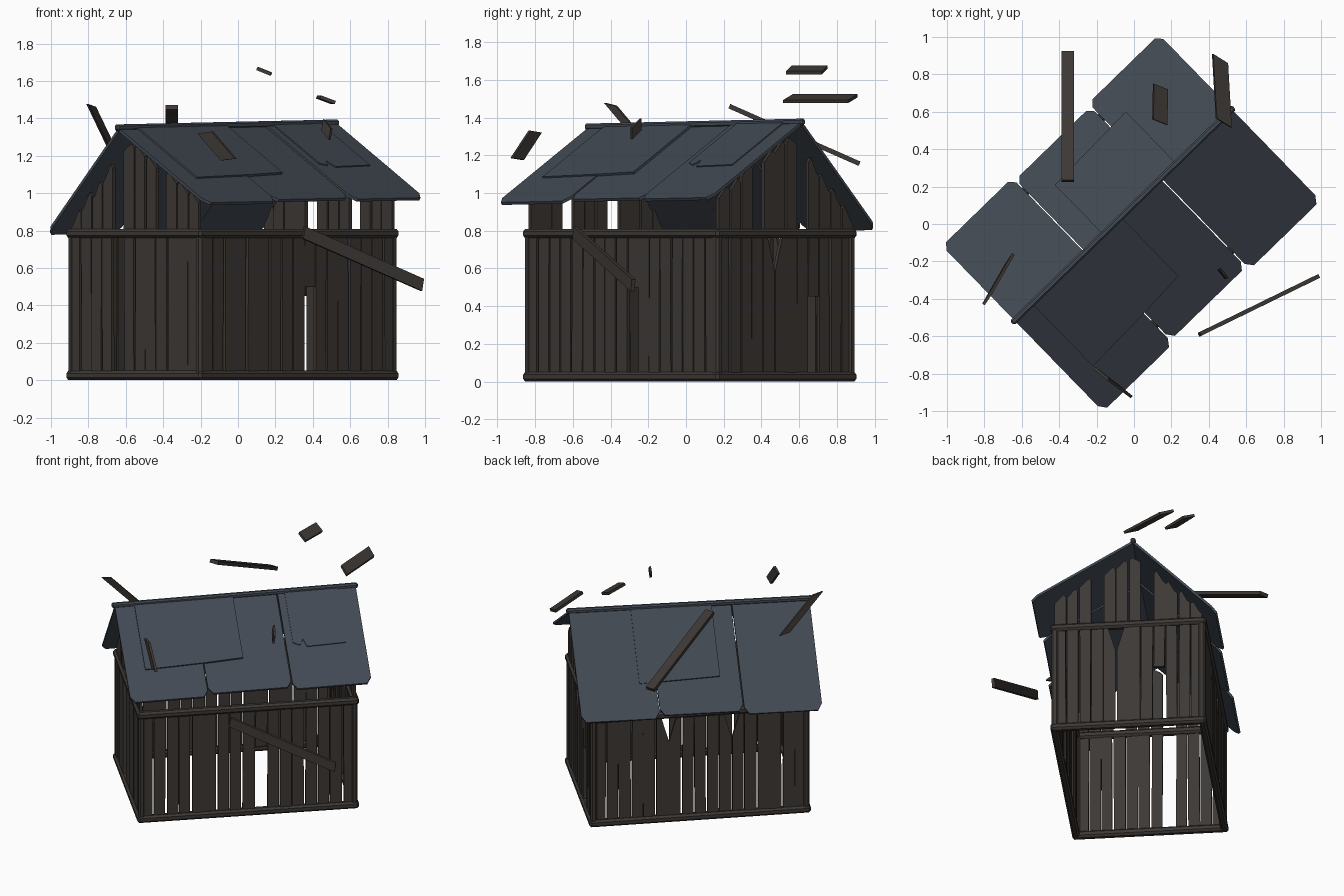
import bpy, bmesh, math, random
from mathutils import Matrix, Vector as V

if "Cube" in bpy.data.objects:
    bpy.data.objects.remove(bpy.data.objects["Cube"])

random.seed(4)
# Local frame: u runs along the ridge, v across it
FRAME = Matrix.Translation((-0.03, 0.02, 0)) @ Matrix.Rotation(math.radians(44.2), 4, 'Z')
HU, HV = 0.74, 0.515          # half length / half width of the shed


def material(name, col):
    m = bpy.data.materials.new(name)
    m.diffuse_color = (*col, 1)
    m.use_nodes = True
    m.node_tree.nodes["Principled BSDF"].inputs["Base Color"].default_value = m.diffuse_color
    return m


WOOD = material("dark_wood", (0.047, 0.040, 0.035))
SLATE = material("slate", (0.055, 0.068, 0.088))


def slab(bm, pts, off):
    """Closed polygon extruded by an offset vector, centred on the polygon."""
    off = V(off)
    a = [bm.verts.new(V(p) - off / 2) for p in pts]
    b = [bm.verts.new(V(p) + off / 2) for p in pts]
    n = len(a)
    faces = [bm.faces.new(a), bm.faces.new(b[::-1])]
    faces += [bm.faces.new((a[i], b[i], b[(i + 1) % n], a[(i + 1) % n])) for i in range(n)]
    bmesh.ops.recalc_face_normals(bm, faces=faces)


def finish(bm, name, mat, matrix=FRAME):
    me = bpy.data.meshes.new(name)
    bm.to_mesh(me)
    bm.free()
    me.materials.append(mat)
    ob = bpy.data.objects.new(name, me)
    ob.matrix_world = matrix
    bpy.context.collection.objects.link(ob)
    return ob


def beam(name, p, q, size, mat=WOOD):
    """Square beam with chamfered edges between two local points."""
    p, q = V(p), V(q)
    d = q - p
    bm = bmesh.new()
    bmesh.ops.create_cube(bm, size=1)
    bmesh.ops.scale(bm, vec=(size, size, d.length), verts=bm.verts)
    bmesh.ops.bevel(bm, geom=bm.edges[:], offset=size * 0.27, segments=1, affect='EDGES')
    rot = d.to_track_quat('Z', 'Y').to_matrix().to_4x4()
    bmesh.ops.transform(bm, matrix=Matrix.Translation((p + q) / 2) @ rot, verts=bm.verts)
    finish(bm, name, mat)


# Roof shape
RV = 0.04


def ridge_z(u):
    return 1.352 + 0.016 * u


EAVE = {1: (0.59, 0.795), -1: (-0.635, 0.955)}


def roof_pt(side, u, t, lift=0.0):
    ev, ez = EAVE[side]
    ez += 0.015 * u
    z0 = ridge_z(u)
    n = V((0, side * (z0 - ez), abs(ev - RV))).normalized()
    return V((u, RV + (ev - RV) * t, z0 + (ez - z0) * t)) + n * lift


def roof_z(u, v):
    side = 1 if v > RV else -1
    return roof_pt(side, u, (v - RV) / (EAVE[side][0] - RV)).z


# Plank walls
def plank_wall(name, n, half, place, thick, start=None, missing=(), notches=(), gable=None):
    """place(s, z) gives a point at distance s along the wall."""
    start = start or {}
    bm = bmesh.new()
    w = 2 * half / n
    for i in range(n):
        if i in missing:
            continue
        c = -half + w * (i + 0.5) + random.uniform(-0.004, 0.004)
        h = w * random.uniform(0.43, 0.485)
        a, b = c - h, c + h
        lean = random.uniform(-0.004, 0.004)
        z0 = start.get(i, 0.03)
        if gable is None:
            top = 0.785
            if i in notches:            # broken right corner
                pts = [(a, z0), (b, z0), (b, top - 0.19), (b - 0.055, top), (a, top)]
            elif i - 1 in notches:      # broken left corner
                pts = [(a, z0), (b, z0), (b, top), (a + 0.055, top), (a, top - 0.19)]
            else:
                pts = [(a, z0), (b, z0), (b + lean, top), (a + lean, top)]
        else:
            m = random.uniform(0.04, 0.07)
            ta, tb = roof_z(gable, a) - m, roof_z(gable, b) - m
            k = 0.018
            pts = [(a, 0.78), (b, 0.78), (b, tb - k), (b - k, tb), (a + k, ta), (a, ta - k)]
        j = random.uniform(-0.004, 0.004)
        slab(bm, [place(s, z, j) for s, z in pts], thick)
    finish(bm, name, WOOD)


IN = 0.02
for side, label, start, notch in ((-1, "right", {9: 0.5}, ()), (1, "left", {}, (5, 10))):
    plank_wall(label + "_wall_planks", 17, HU - IN,
               lambda s, z, j: (s, side * (HV - IN) + j, z), (0, 0.02, 0), start, (), notch)
for side, label, start, miss, notch in ((-1, "near_end", {}, (7,), ()), (1, "far_end", {8: 0.45}, (), (4,))):
    def place(s, z, j):
        return (side * (HU - IN) + j, s, z)
    plank_wall(label + "_wall_planks", 12, HV - IN, place, (0.02, 0, 0), start, miss, notch)
    plank_wall(label + "_gable_planks", 12, HV - IN, place, (0.02, 0, 0),
               missing=(3, 7), gable=side * HU)

# Frame beams and corner posts
for z, label in ((0.026, "sill"), (0.785, "top")):
    for s in (-1, 1):
        beam(label + "_beam_long", (-HU - 0.005, s * (HV - 0.02), z), (HU + 0.005, s * (HV - 0.02), z), 0.05)
        beam(label + "_beam_end", (s * (HU - 0.02), -HV, z), (s * (HU - 0.02), HV, z), 0.05)
for su in (-1, 1):
    for sv in (-1, 1):
        beam("corner_post", (su * (HU - 0.025), sv * (HV - 0.025), 0.01),
             (su * (HU - 0.025), sv * (HV - 0.025), 0.80), 0.045)

# Roof panels: three per side, clipped eave corners
for side, label in ((-1, "right"), (1, "left")):
    for k, (u0, u1, t) in enumerate(((-0.81, -0.288, 1.0), (-0.282, 0.277, 0.97), (0.283, 0.81, 1.0))):
        bm = bmesh.new()
        c, lift = 0.03, (0.0, -0.004, 0.003)[k]
        out = [(u0, 0), (u1, 0), (u1, t - 2 * c), (u1 - c, t), (u0 + c, t), (u0, t - 2 * c)]
        n = roof_pt(side, 0, 0.5, 1) - roof_pt(side, 0, 0.5)
        slab(bm, [roof_pt(side, u, q, lift) for u, q in out], n * 0.016)
        finish(bm, f"{label}_roof_panel_{k + 1}", SLATE)

# Thin repair sheets on the roof, one with a torn notch
PATCHES = [(-1, [(-0.68, 0), (-0.016, 0), (-0.016, 0.64), (-0.27, 0.66), (-0.68, 0.68)]),
           (-1, [(0.33, 0), (0.684, 0), (0.684, 0.57), (0.42, 0.58), (0.40, 0.50), (0.375, 0.56), (0.33, 0.53)]),
           (1, [(-0.15, 0), (0.395, 0), (0.395, 0.68), (-0.15, 0.65)])]
for side, out in PATCHES:
    bm = bmesh.new()
    n = roof_pt(side, 0, 0.5, 1) - roof_pt(side, 0, 0.5)
    slab(bm, [roof_pt(side, u, t, 0.010) for u, t in out], n * 0.014)
    finish(bm, "roof_patch", SLATE)

beam("ridge_cap", (-0.83, RV, ridge_z(-0.83) + 0.012), (0.825, RV, ridge_z(0.825) + 0.012), 0.034, SLATE)

# Loose boards floating around the shed: start, end, width vector, thickness
BOARDS = [((-0.355, 0.23, 1.46), (-0.355, 0.92, 1.155), (0.066, 0, 0), 0.025),
          ((0.48, 0.54, 1.50), (0.46, 0.885, 1.50), (0.08, -0.05, -0.03), 0.018),
          ((0.138, 0.545, 1.652), (0.142, 0.735, 1.652), (0.075, -0.03, -0.03), 0.018),
          ((-0.785, -0.40, 1.47), (-0.665, -0.19, 1.22), (0.04, 0.06, -0.015), 0.016),
          ((-0.175, -0.80, 1.325), (-0.05, -0.895, 1.18), (0.075, -0.06, 0.01), 0.016),
          ((0.35, -0.59, 0.79), (0.985, -0.28, 0.51), (0.01, 0.005, 0.065), 0.022),
          ((0.455, -0.24, 1.365), (0.495, -0.29, 1.315), (0.01, 0.0, 0.06), 0.014)]
for p, q, w, t in BOARDS:
    p, q, w = V(p), V(q), V(w) / 2
    bm = bmesh.new()
    slab(bm, [p - w, q - w, q + w, p + w], (q - p).cross(w).normalized() * t)
    finish(bm, "loose_board", WOOD, Matrix.Identity(4))
